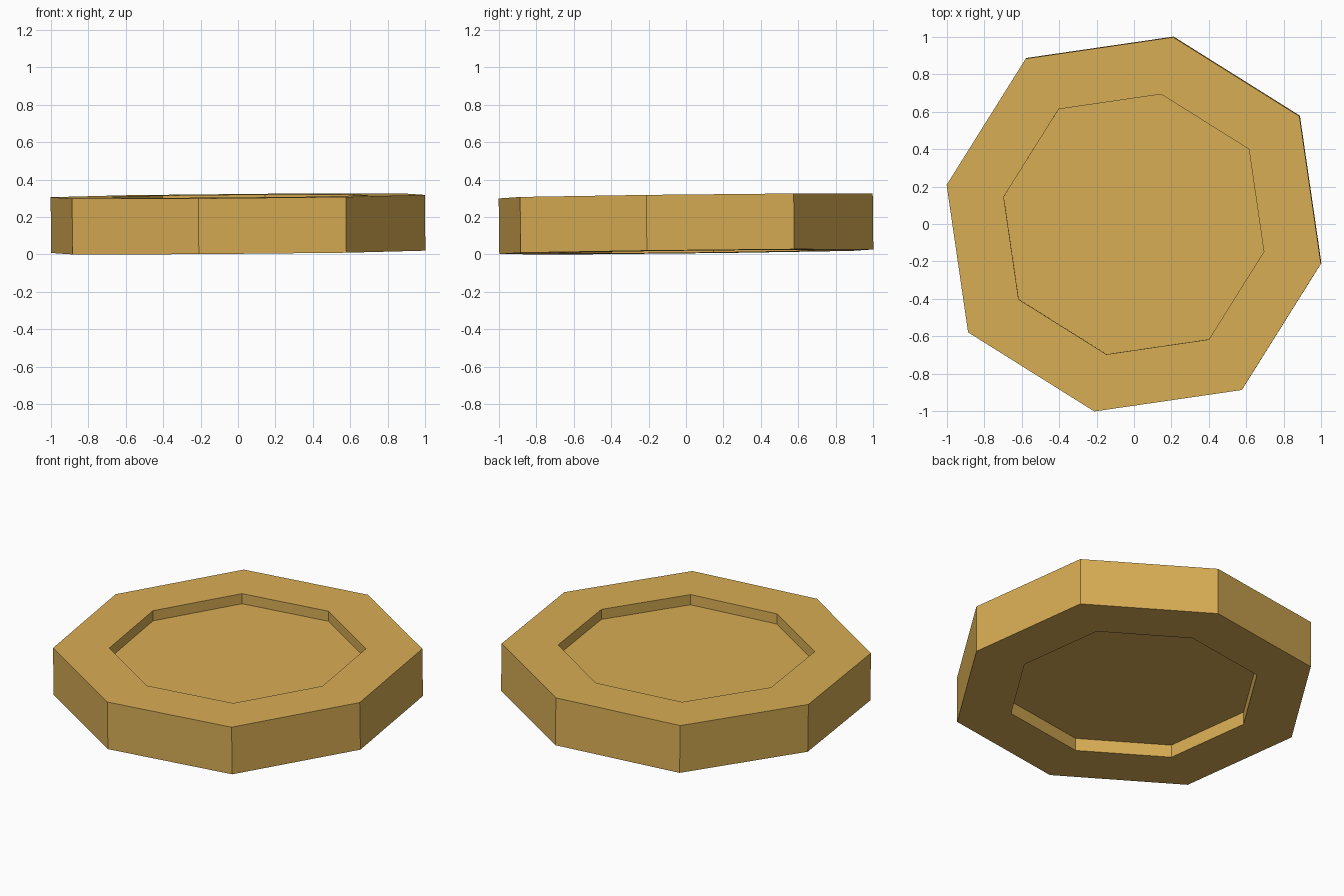
import bpy, bmesh, math
from mathutils import Matrix

cube = bpy.data.objects.get("Cube")
if cube:
    bpy.data.objects.remove(cube)

SIDES = 8
START = math.radians(78.1)
RADII = (1.022, 1.057)      # alternate corners sit slightly further out
HALF = 0.149                # half thickness
RIM = 0.695                 # inner rim as a share of the outer outline

# Brass material
brass = bpy.data.materials.new("brass gold")
brass.use_nodes = True
colour = (0.69, 0.42, 0.09, 1)
brass.diffuse_color = colour
bsdf = brass.node_tree.nodes["Principled BSDF"]
bsdf.inputs["Base Color"].default_value = colour
bsdf.inputs["Roughness"].default_value = 0.6


def ring(bm, scale, z):
    """Octagonal loop of vertices at one height."""
    verts = []
    for i in range(SIDES):
        a = START + i * math.tau / SIDES
        r = RADII[i % 2] * scale
        verts.append(bm.verts.new((r * math.cos(a), r * math.sin(a), z)))
    return verts


# Coin body: recessed floor, rim, outer wall, rim, recessed floor
bm = bmesh.new()
profile = [(RIM, 0.08 - HALF), (RIM, -HALF), (1, -HALF),
           (1, HALF), (RIM, HALF), (RIM, HALF - 0.064)]
rings = [ring(bm, s, z) for s, z in profile]
for low, high in zip(rings, rings[1:]):
    for i in range(SIDES):
        j = (i + 1) % SIDES
        bm.faces.new((low[i], low[j], high[j], high[i]))
bm.faces.new(rings[0])
bm.faces.new(rings[-1])
bmesh.ops.recalc_face_normals(bm, faces=bm.faces)

# Slight lean, resting on its lowest corner
bm.transform(Matrix.Rotation(-0.0085, 4, 'Y') @ Matrix.Rotation(0.011, 4, 'X'))
lowest = min(v.co.z for v in bm.verts)
bmesh.ops.translate(bm, vec=(0, 0, -lowest), verts=bm.verts)

mesh = bpy.data.meshes.new("octagonal_coin")
bm.to_mesh(mesh)
bm.free()
mesh.materials.append(brass)
coin = bpy.data.objects.new("octagonal_coin", mesh)
bpy.context.collection.objects.link(coin)
